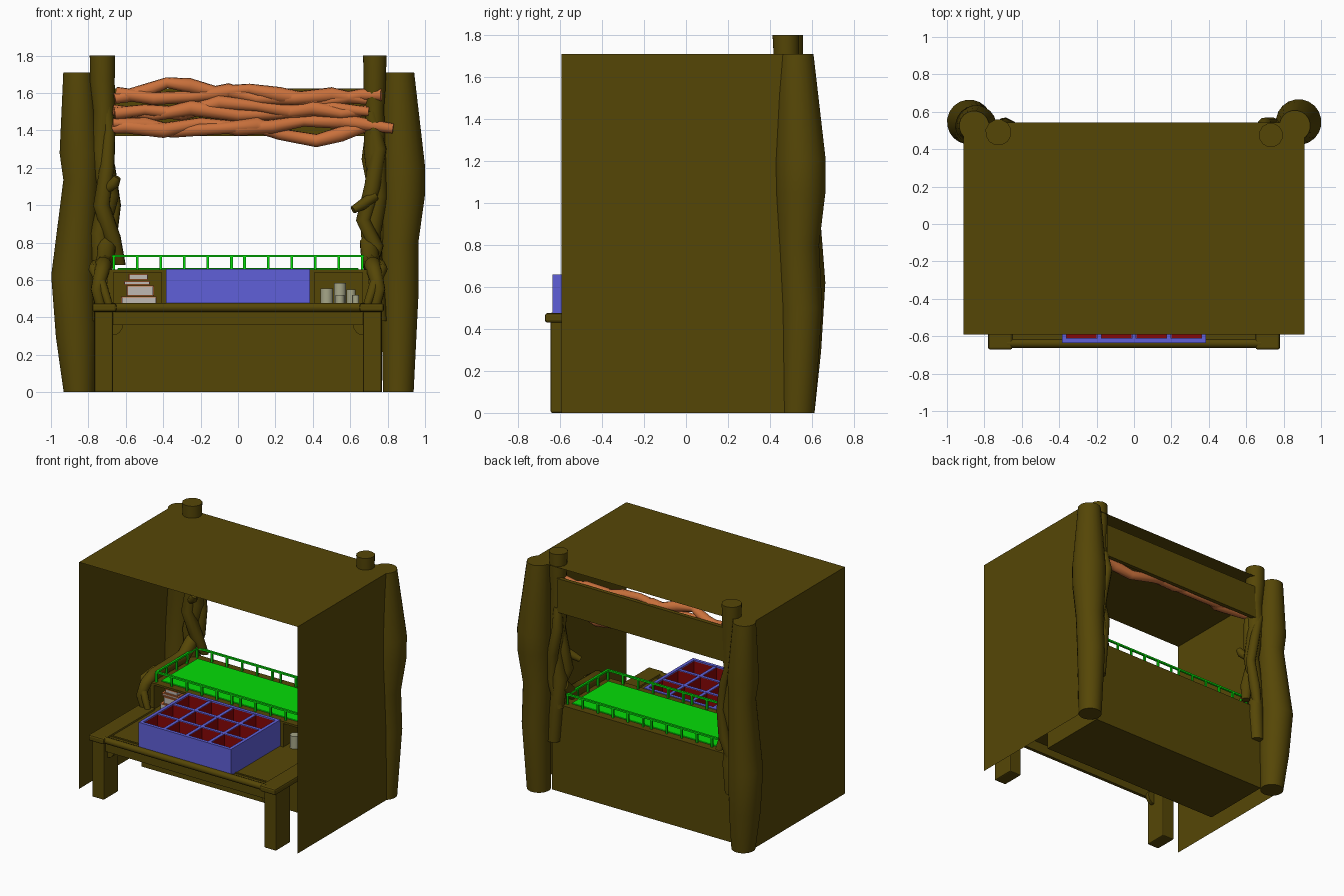
import bpy, bmesh, math
from mathutils import Vector


def material(name, rgb):
    m = bpy.data.materials.new(name)
    m.diffuse_color = (*[(c / 255) ** 2.2 for c in rgb], 1)
    return m


WOOD = material("dark_wood", (86, 72, 15))
COPPER = material("copper_wood", (200, 112, 62))
GREEN = material("green", (12, 220, 16))
BLUE = material("blue", (96, 96, 215))
RED = material("dark_red", (135, 14, 14))
PAPER = material("paper", (190, 184, 178))
WAX = material("wax", (165, 165, 135))


def finish(name, bm, mat, smooth=0):
    me = bpy.data.meshes.new(name)
    bm.to_mesh(me)
    bm.free()
    ob = bpy.data.objects.new(name, me)
    bpy.context.collection.objects.link(ob)
    me.materials.append(mat)
    if smooth:
        bpy.ops.object.select_all(action='DESELECT')
        ob.select_set(True)
        bpy.context.view_layer.objects.active = ob
        bpy.ops.object.shade_smooth_by_angle(angle=math.radians(smooth))
    return ob


def add_box(bm, x0, x1, y0, y1, z0, z1):
    for v in bmesh.ops.create_cube(bm, size=1)['verts']:
        v.co = ((x0 + x1) / 2 + v.co.x * (x1 - x0), (y0 + y1) / 2 + v.co.y * (y1 - y0),
                (z0 + z1) / 2 + v.co.z * (z1 - z0))


def boxes(name, mat, *bs):
    bm = bmesh.new()
    for b in bs:
        add_box(bm, *b)
    return finish(name, bm, mat)


def soften(ob, w):
    m = ob.modifiers.new("soft_edges", 'BEVEL')
    m.width, m.segments = w, 2


def sheet(name, *corners):
    bm = bmesh.new()
    bm.faces.new([bm.verts.new(c) for c in corners])
    finish(name, bm, WOOD)


def tube(name, mat, pts, sides=10, smooth=50):
    """Loft rings along points (x, y, z, radius)."""
    bm = bmesh.new()
    P = [Vector(p[:3]) for p in pts]
    rings, side = [], None
    for i, p in enumerate(P):
        t = (P[min(i + 1, len(P) - 1)] - P[max(i - 1, 0)]).normalized()
        if abs(t.z) > .9 and len(P) > 2 and i in (0, len(P) - 1):
            t = Vector((0, 0, math.copysign(1, t.z)))  # level cut at the ends
        if side is None:
            side = t.orthogonal()
        side = (side - t * side.dot(t)).normalized()
        up = t.cross(side)
        rings.append([bm.verts.new(p + pts[i][3] * (side * math.cos(a) + up * math.sin(a)))
                      for a in (2 * math.pi * k / sides for k in range(sides))])
    for a, b in zip(rings, rings[1:]):
        for k in range(sides):
            n = (k + 1) % sides
            bm.faces.new((a[k], a[n], b[n], b[k]))
    bm.faces.new(rings[0][::-1])
    bm.faces.new(rings[-1])
    return finish(name, bm, mat, smooth)


def flip(s, pts):
    return [(s * p[0], *p[1:]) for p in pts]


# roof and side sheets
X, F, B, T = .912, -.592, .542, 1.71
sheet("roof_sheet", (-X, F, T), (X, F, T), (X, B, T), (-X, B, T))
sheet("left_side_sheet", (-X, F, 0), (-X, F, T), (-X, B, T), (-X, B, 0))
sheet("right_side_sheet", (X, F, 0), (X, B, 0), (X, B, T), (X, F, T))

# big corner trunks
tube("left_trunk", WOOD, [(-.85, .53, 0, .083), (-.865, .535, .3, .11), (-.88, .545, .62, .12),
     (-.84, .53, 1.13, .095), (-.845, .525, 1.28, .11), (-.855, .525, 1.71, .08)], 20)
tube("right_trunk", WOOD, [(.857, .53, 0, .083), (.865, .55, .5, .1), (.865, .535, .8, .1),
     (.88, .545, 1.05, .12), (.88, .545, 1.2, .122), (.86, .525, 1.71, .083)], 20)

# twisted inner posts, with vines and stubs
tube("left_post", WOOD, [(-.735, .5, .38, .05), (-.72, .5, .6, .055), (-.74, .48, .85, .05),
     (-.69, .49, 1.05, .055), (-.73, .49, 1.3, .06), (-.715, .49, 1.5, .06),
     (-.725, .49, 1.66, .068), (-.725, .49, 1.8, .07)], 12)
tube("left_post_vine", WOOD, [(-.63, .5, .68, .03), (-.67, .46, .82, .045), (-.73, .44, 1.0, .045),
     (-.7, .45, 1.2, .04), (-.69, .46, 1.4, .035), (-.71, .47, 1.6, .03)])
tube("left_post_back_vine", WOOD, [(-.74, .51, .6, .03), (-.69, .53, .8, .04), (-.66, .52, 1.0, .035),
     (-.69, .53, 1.2, .035), (-.74, .52, 1.4, .03)])
tube("left_stub", WOOD, [(-.71, .44, 1.08, .025), (-.66, .41, 1.12, .03), (-.645, .4, 1.15, .02)])
tube("right_post", WOOD, [(.75, .5, .38, .05), (.73, .5, .6, .05), (.71, .49, .85, .055),
     (.75, .48, 1.05, .05), (.73, .48, 1.3, .06), (.73, .48, 1.52, .052),
     (.73, .48, 1.62, .06), (.732, .475, 1.8, .065)], 12)
tube("right_post_vine", WOOD, [(.7, .46, .62, .03), (.74, .44, .78, .04), (.67, .45, .92, .04),
     (.72, .45, 1.1, .045), (.75, .46, 1.3, .045), (.71, .46, 1.5, .035)])
tube("right_post_back_vine", WOOD, [(.7, .51, .64, .03), (.76, .52, .85, .035), (.74, .53, 1.05, .04),
     (.7, .53, 1.25, .04), (.71, .51, 1.4, .03)])
tube("right_stub", WOOD, [(.73, .44, 1.05, .03), (.66, .4, 1.0, .028), (.615, .38, .975, .02)])

# branch arms curving from the posts over the counter ends
arm = [(-.7, .48, .8, .05), (-.71, .36, .69, .05), (-.72, .18, .68, .045), (-.72, .02, .68, .045),
       (-.73, -.06, .64, .04), (-.755, -.08, .55, .033), (-.735, -.07, .465, .03)]
twig = [(-.76, .1, .68, .03), (-.77, -.02, .66, .03), (-.73, -.08, .58, .028), (-.69, -.09, .47, .022)]
for s, n in ((1, "left"), (-1, "right")):
    tube(n + "_arm_branch", WOOD, flip(s, arm))
    tube(n + "_arm_twig", WOOD, flip(s, twig))

# back counter with two front cubbies
boxes("counter", WOOD, (-.77, .77, -.05, .5, 0, .46), (-.77, .77, .46, .5, .46, .655),
      (-.70, .70, .2, .46, .46, .64), (-.41, .41, -.045, .2, .46, .64),
      (-.70, -.665, -.05, .2, .46, .64), (.665, .70, -.05, .2, .46, .64),
      (-.70, .70, -.05, .46, .64, .655))

# green cloth with its little fence
soften(boxes("green_cloth", GREEN, (-.645, .645, .005, .44, .65, .664)), .006)
fence = []
for y in (-.02, .46):
    fence.append((-.672, .672, y - .008, y + .008, .722, .735))
    for k in range(6):
        for s in (-1, 1):
            x = s * (.665 - k * .126)
            fence.append((x - .007, x + .007, y - .007, y + .007, .655, .724))
for x in (-.665, .665):
    fence.append((x - .008, x + .008, -.02, .46, .722, .735))
    for k in range(1, 4):
        y = -.02 + k * .12
        fence.append((x - .007, x + .007, y - .007, y + .007, .655, .724))
boxes("green_fence", GREEN, *fence)

# front table: top, edge log, apron and legs
boxes("table_top", WOOD, (-.76, .76, -.645, -.05, .435, .462))
tube("table_front_log", WOOD, [(-.68, -.638, .453, .025), (.68, -.638, .453, .025)], 8)
boxes("table_inner_frame", WOOD, (-.65, .65, -.585, -.57, .46, .467))
boxes("table_apron", WOOD, (-.68, .68, -.625, -.6, .36, .44))
for s, n in ((-1, "left"), (1, "right")):
    soften(boxes(n + "_table_rail", WOOD,
                 (s * .715 - .065, s * .715 + .065, -.672, -.05, .43, .475)), .012)
    soften(boxes(n + "_table_leg", WOOD,
                 (s * .718 - .05, s * .718 + .05, -.645, -.47, 0, .44)), .008)
    tube(n + "_leg_bracket", WOOD, [(s * .67, -.6, .36, .055), (s * .67, -.57, .36, .055)], 16)

# blue tray, 4 x 3 cells lined in red
X0, X1, Y0, Y1, Z0, Z1, W = -.385, .385, -.635, -.045, .475, .66, .024
cx, cy = (X1 - X0 - W) / 4, (Y1 - Y0 - W) / 3
bars = [(X0, X1, Y0, Y1, Z0 - .012, Z0 + .05)]
bars += [(X0 + i * cx, X0 + i * cx + W, Y0, Y1, Z0, Z1 - (.004 if 0 < i < 4 else 0)) for i in range(5)]
bars += [(X0, X1, Y0 + j * cy, Y0 + j * cy + W, Z0, Z1 - (.003 if 0 < j < 3 else 0)) for j in range(4)]
boxes("compartment_tray", BLUE, *bars)
bm = bmesh.new()
for i in range(4):
    for j in range(3):
        x, y = X0 + W + i * cx, Y0 + W + j * cy
        add_box(bm, x + .001, x + cx - W - .001, y + .001, y + cy - W - .001, Z0 + .053, Z1 - .008)
bm.normal_update()
bmesh.ops.delete(bm, geom=[f for f in bm.faces if f.normal.z > .9], context='FACES')
bmesh.ops.reverse_faces(bm, faces=bm.faces[:])
finish("tray_lining", bm, RED)

# books in the left cubby
for i, (x0, x1, z, h) in enumerate(((-.625, -.435, .46, .052), (-.595, -.45, .515, .056),
                                    (-.61, -.47, .574, .022), (-.585, -.48, .599, .034))):
    boxes(f"book_pages_{i}", PAPER, (x0 + .004, x1 - .004, -.035, .12, z + .005, z + h - .005))
    boxes(f"book_cover_{i}", COPPER, (x0, x1, -.04, .125, z, z + .006),
          (x0, x1, -.04, .125, z + h - .006, z + h), (x0, x1, .12, .126, z, z + h))

# candles in the right cubby
for i, (x, y, r, top) in enumerate(((.475, .0, .035, .555), (.545, .06, .033, .585), (.545, -.01, .024, .52),
                                    (.605, .04, .025, .55), (.63, -.01, .018, .52))):
    tube(f"candle_{i}", WAX, [(x, y, .46, r), (x, y, top, r)], 12)

# back board and the woven copper branches across it
boxes("back_board", WOOD, (-.7, .7, .51, .54, 1.37, 1.625))
strands = [
    [(-.66, 1.57), (-.52, 1.60), (-.38, 1.655), (-.26, 1.64), (-.12, 1.60), (.06, 1.62), (.22, 1.59), (.45, 1.55), (.66, 1.59), (.77, 1.59)],
    [(-.65, 1.6), (-.45, 1.57), (-.25, 1.58), (-.05, 1.61), (.1, 1.57), (.3, 1.57), (.5, 1.59), (.7, 1.56)],
    [(-.66, 1.49), (-.5, 1.51), (-.3, 1.49), (-.1, 1.55), (.1, 1.53), (.3, 1.5), (.5, 1.52), (.7, 1.5)],
    [(-.67, 1.51), (-.45, 1.48), (-.25, 1.52), (0, 1.48), (.2, 1.49), (.4, 1.52), (.55, 1.49), (.72, 1.51)],
    [(-.76, 1.405), (-.6, 1.42), (-.4, 1.4), (-.2, 1.44), (0, 1.41), (.18, 1.42), (.35, 1.45), (.55, 1.45), (.83, 1.41)],
    [(-.67, 1.44), (-.5, 1.43), (-.35, 1.395), (-.1, 1.41), (.1, 1.43), (.22, 1.38), (.42, 1.345), (.55, 1.38), (.72, 1.43)],
]
for i, st in enumerate(strands):
    pts = [(x, .462 + .02 * math.sin(k * 1.9 + i * 2.1), z,
            (.036 + .007 * math.sin(k * 2.3 + i)) * (.8 if k in (0, len(st) - 1) else 1))
           for k, (x, z) in enumerate(st)]
    tube(f"woven_branch_{i}", COPPER, pts, 10)
